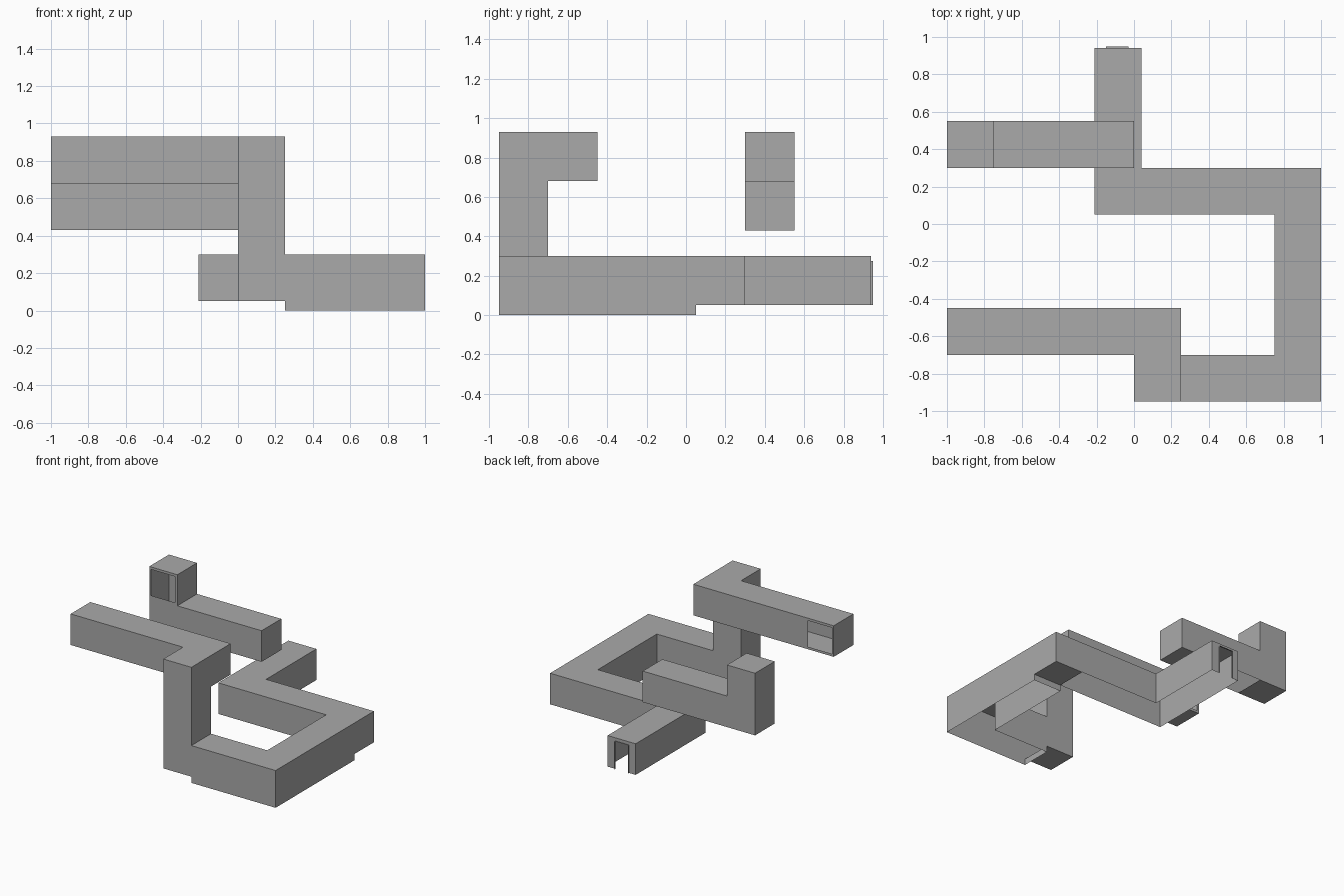
import bpy, bmesh

if "Cube" in bpy.data.objects:
    bpy.data.objects.remove(bpy.data.objects["Cube"])

mat = bpy.data.materials.new("plain grey")
mat.diffuse_color = (0.40, 0.40, 0.40, 1)
mat.use_nodes = True
mat.node_tree.nodes["Principled BSDF"].inputs["Base Color"].default_value = mat.diffuse_color


class Duct:
    """Thin sheet-walled duct assembled from walls, slabs and windowed walls."""
    def __init__(self, name):
        self.name, self.bm = name, bmesh.new()

    def face(self, pts):
        self.bm.faces.new([self.bm.verts.new(p) for p in pts])

    def walls(self, path, z0, z1):
        for (ax, ay), (bx, by) in zip(path, path[1:]):
            self.face([(ax, ay, z0), (bx, by, z0), (bx, by, z1), (ax, ay, z1)])

    def slab(self, outline, z):
        self.face([(x, y, z) for x, y in outline])

    def rect(self, x0, x1, y0, y1, z):
        self.slab([(x0, y0), (x1, y0), (x1, y1), (x0, y1)], z)

    def window(self, y, x0, x1, z0, z1, hx0, hx1, hz0, hz1):
        out = [(x0, y, z0), (x1, y, z0), (x1, y, z1), (x0, y, z1)]
        hole = [(hx0, y, hz0), (hx1, y, hz0), (hx1, y, hz1), (hx0, y, hz1)]
        for i in range(4):
            j = (i + 1) % 4
            self.face([out[i], out[j], hole[j], hole[i]])

    def finish(self):
        bmesh.ops.remove_doubles(self.bm, verts=self.bm.verts, dist=0.0005)
        bmesh.ops.recalc_face_normals(self.bm, faces=self.bm.faces)
        me = bpy.data.meshes.new(self.name)
        self.bm.to_mesh(me)
        self.bm.free()
        me.materials.append(mat)
        bpy.context.collection.objects.link(bpy.data.objects.new(self.name, me))


# upper front arm with an opening on its back side near the left end
d = Duct("upper_arm")
d.slab([(-1, -.7), (0, -.7), (0, -.95), (.25, -.95), (.25, -.45), (-1, -.45)], .93)
d.walls([(-.75, -.45), (.25, -.45), (.25, -.95), (0, -.95), (0, -.7), (-1, -.7), (-1, -.45)], .68, .93)
d.window(-.45, -1, -.75, .68, .93, -.985, -.77, .70, .91)
d.rect(-1, .25, -.7, -.45, .68)
d.finish()

# column under the arm
d = Duct("front_column")
d.walls([(.25, -.95), (0, -.95), (0, -.7), (.25, -.7)], .05, .68)
d.walls([(.25, -.7), (.25, -.95)], .30, .68)
d.rect(0, .25, -.95, -.7, .05)
d.finish()

# deeper front and right channel, open underneath
d = Duct("front_channel")
d.slab([(.25, -.95), (1, -.95), (1, .05), (.75, .05), (.75, -.7), (.25, -.7)], .30)
d.walls([(.25, -.95), (1, -.95), (1, .05)], 0, .30)
d.walls([(.75, .05), (.75, -.7), (.25, -.7)], 0, .30)
d.walls([(.25, -.7), (.25, -.95)], 0, .05)
d.walls([(1, .05), (.75, .05)], 0, .05)
d.finish()

# back channel, open underneath apart from its corner, with a doorway at the end
d = Duct("back_channel")
d.slab([(.75, .05), (1, .05), (1, .3), (.04, .3), (.04, .94), (-.21, .94), (-.21, .05)], .30)
d.walls([(1, .05), (1, .3), (.04, .3), (.04, .94)], .05, .30)
d.walls([(-.21, .94), (-.21, .05), (.75, .05)], .05, .30)
d.rect(.75, 1, .05, .3, .05)
d.walls([(.04, .94), (-.03, .94)], .05, .30)
d.walls([(-.15, .94), (-.21, .94)], .05, .30)
d.walls([(-.03, .94), (-.15, .94)], .275, .30)
d.finish()

# thin lip around the doorway
d = Duct("doorway_lip")
for x in (-.15, -.03):
    d.walls([(x, .94), (x, .95)], .05, .275)
d.rect(-.15, -.03, .94, .95, .275)
d.finish()

# raised separate arm with a short tower and an opening facing front
d = Duct("raised_arm")
d.rect(-.75, 0, .3, .55, .68)
d.rect(-1, -.75, .3, .55, .93)
d.walls([(-1, .3), (0, .3), (0, .55), (-1, .55), (-1, .3)], .43, .68)
d.walls([(-.75, .3), (-.75, .55), (-1, .55), (-1, .3)], .68, .93)
d.window(.3, -1, -.75, .68, .93, -.985, -.77, .70, .91)
d.rect(-1, -.75, .3, .55, .43)
d.rect(-.25, 0, .3, .55, .43)
d.finish()
